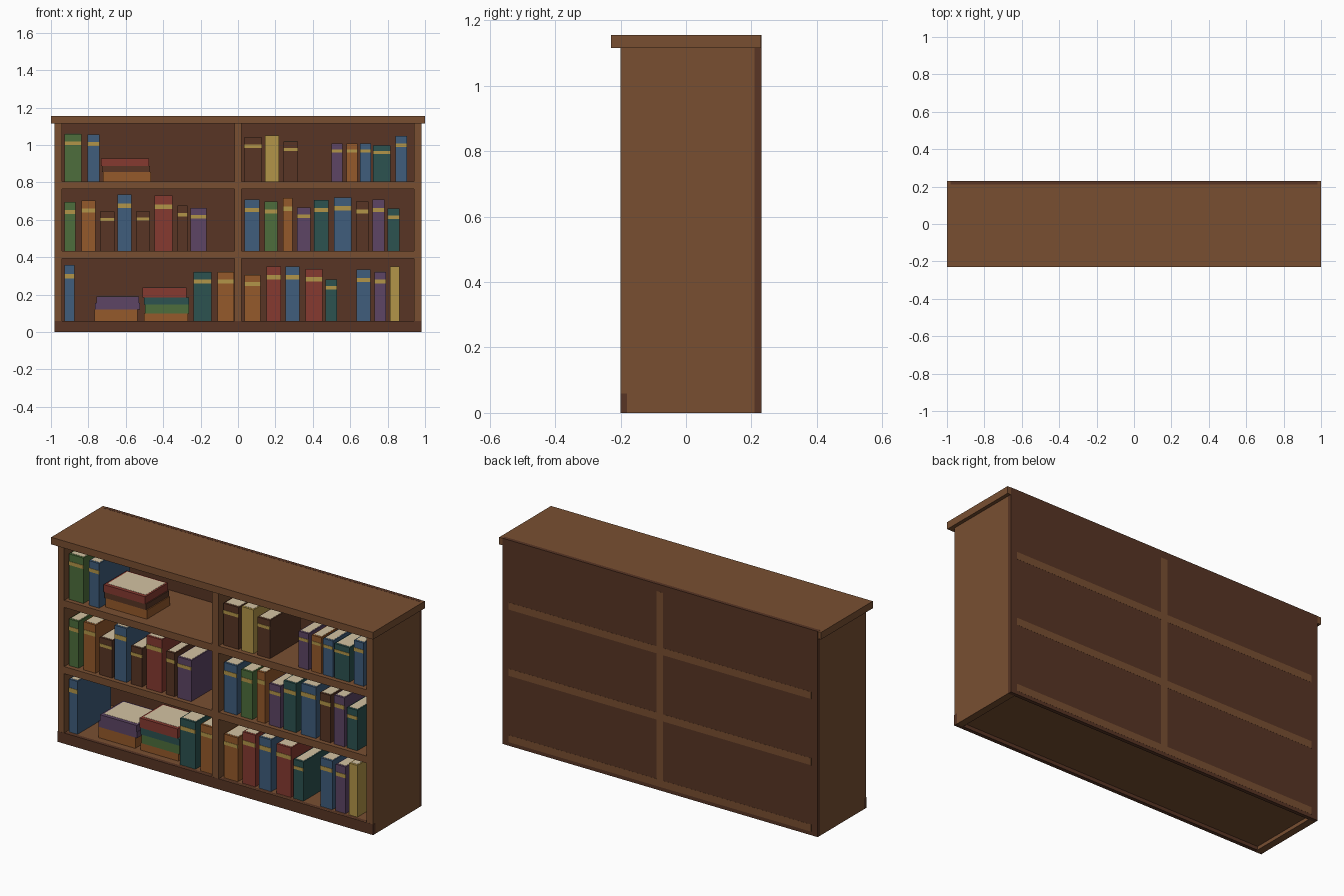
import bpy, bmesh, random
from mathutils import Matrix, Vector

default = bpy.data.objects.get("Cube")
if default:
    bpy.data.objects.remove(default, do_unlink=True)
random.seed(4)

# Flat colours (linear)
COLOURS = {
    "wood": (.19, .078, .031), "dark_wood": (.098, .036, .018),
    "green": (.075, .155, .045), "blue": (.05, .11, .2),
    "red": (.24, .042, .03), "purple": (.11, .06, .13),
    "teal": (.025, .085, .08), "orange": (.3, .1, .024),
    "gold": (.45, .3, .065), "cream": (.65, .54, .36),
}
mats = {}
for name, rgb in COLOURS.items():
    m = bpy.data.materials.new(name)
    m.use_nodes = True
    m.diffuse_color = (*rgb, 1)
    m.node_tree.nodes["Principled BSDF"].inputs["Base Color"].default_value = (*rgb, 1)
    mats[name] = m


def build(name, boxes):
    """One object made of boxes, each given as (low corner, high corner, colour)."""
    bm = bmesh.new()
    mesh = bpy.data.meshes.new(name)
    slots = []
    for lo, hi, colour in boxes:
        if colour not in slots:
            slots.append(colour)
            mesh.materials.append(mats[colour])
        lo, hi = Vector(lo), Vector(hi)
        matrix = Matrix.Translation((lo + hi) / 2) @ Matrix.Diagonal((*(hi - lo), 1))
        made = bmesh.ops.create_cube(bm, size=1, matrix=matrix)
        for face in {f for v in made["verts"] for f in v.link_faces}:
            face.material_index = slots.index(colour)
    bm.to_mesh(mesh)
    bm.free()
    obj = bpy.data.objects.new(name, mesh)
    bpy.context.collection.objects.link(obj)
    return obj


# Case
FRONT, BACK, EPS = -.2, .23, .0006
HALF, TOP, BOARD = .98, 1.115, .04
INNER = HALF - BOARD
SHELVES = {"bottom": .06, "middle": .433, "upper": .805}

build("top_board", [((-1, -BACK, TOP), (1, BACK, TOP + BOARD), "wood")])
for side, x in (("right", -HALF), ("left", INNER)):
    build(side + "_side", [((x, FRONT, 0), (x + BOARD, .21, TOP), "wood")])
build("back_panel", [((-HALF, .21, 0), (HALF, BACK + EPS, TOP + BOARD + EPS), "dark_wood")])
build("plinth", [((-HALF - EPS, FRONT - EPS, 0), (HALF + EPS, -.18, .06), "dark_wood")])
build("divider", [((-.02, FRONT, .06), (.02, BACK + 2 * EPS, TOP), "wood")])
for name, z in SHELVES.items():
    build(name + "_shelf", [((-INNER, FRONT, z - BOARD), (INNER, BACK + 2 * EPS, z), "wood")])


# Books
def book(name, lo, hi, colour, margin, band):
    x0, y0, z0 = lo
    x1, y1, z1 = hi
    boxes = [(lo, hi, colour),
             ((x0 + margin, y0 + 2 * margin, z1 - .005), (x1 - margin, y1 - margin, z1 + .001), "cream")]
    if band:
        h = z1 - z0
        boxes.append(((x0, y0 - .002, z0 + .76 * h), (x1, y0 + .002, z0 + .84 * h), "gold"))
    build(name, boxes)


# Upright books: colour, left edge, width, height, in hundredths
UPRIGHT = {
    "upper": [
        ("green", -92.8, 9, 25.5), ("blue", -80.5, 6.5, 25),
        ("dark_wood", 3.2, 9.5, 23.5), ("gold", 14.4, 7.5, 24.6),
        ("dark_wood", 24.3, 7.8, 21.4), ("purple", 50, 6, 20.3),
        ("orange", 58, 6, 20.3), ("blue", 65.2, 6, 20.3),
        ("teal", 72.2, 9.4, 19.3), ("blue", 84.2, 6.2, 24.3)],
    "middle": [
        ("green", -92.8, 6, 26.2), ("orange", -83.7, 7.5, 27),
        ("dark_wood", -73.8, 7.8, 21), ("blue", -64.4, 7.5, 30.2),
        ("dark_wood", -54.3, 7, 21.4), ("red", -44.7, 9.6, 29.7),
        ("dark_wood", -32.4, 5.3, 24.3), ("purple", -25.4, 8.6, 23),
        ("blue", 3.5, 8, 27.5), ("green", 14.2, 7, 26.5),
        ("orange", 24.1, 5, 28.3), ("purple", 31.6, 7.2, 23.3),
        ("teal", 40.6, 7.8, 27.3), ("blue", 51.3, 9.4, 28.6),
        ("dark_wood", 63.1, 6.7, 26.5), ("purple", 72, 6.4, 27.5),
        ("teal", 80, 6.4, 22.7)],
    "bottom": [
        ("blue", -92.8, 5.3, 29.7), ("teal", -23.8, 9.6, 26.2),
        ("orange", -11, 8.8, 26.2), ("orange", 3.5, 8.6, 24.6),
        ("red", 15.2, 7.8, 29), ("blue", 25.4, 7.5, 29),
        ("red", 36.1, 9.1, 27.8), ("teal", 46.8, 6.1, 22),
        ("blue", 63.4, 7.5, 27.3), ("purple", 73, 6.1, 26.2),
        ("gold", 81.3, 5.1, 29)],
}
for shelf, books in UPRIGHT.items():
    z = SHELVES[shelf]
    for colour, x, w, h in books:
        depth = random.uniform(.27, .31)
        book(shelf + "_upright_book", (x / 100, -.175, z),
             ((x + w) / 100, depth - .175, z + h / 100), colour, .006, colour != "gold")

# Lying books, piled upward: colour, left edge, width, thickness, in hundredths
STACKS = [
    ("upper", [("orange", -72.2, 25.7, 5), ("dark_wood", -72.7, 25.7, 3.2), ("red", -73.3, 25.7, 4.1)]),
    ("bottom", [("orange", -76.7, 23, 6.1), ("purple", -76.5, 24, 3.3), ("purple", -75.6, 22.8, 3.7)]),
    ("bottom", [("orange", -50.3, 23.5, 4), ("green", -49.7, 23.5, 4.8),
                ("teal", -50.3, 24, 3.7), ("red", -51, 23.5, 5.4)]),
]
for shelf, pile in STACKS:
    z = SHELVES[shelf]
    for colour, x, w, t in pile:
        book(shelf + "_lying_book", (x / 100, -.145, z),
             ((x + w) / 100, .06, z + t / 100), colour, .01, False)
        z += t / 100
